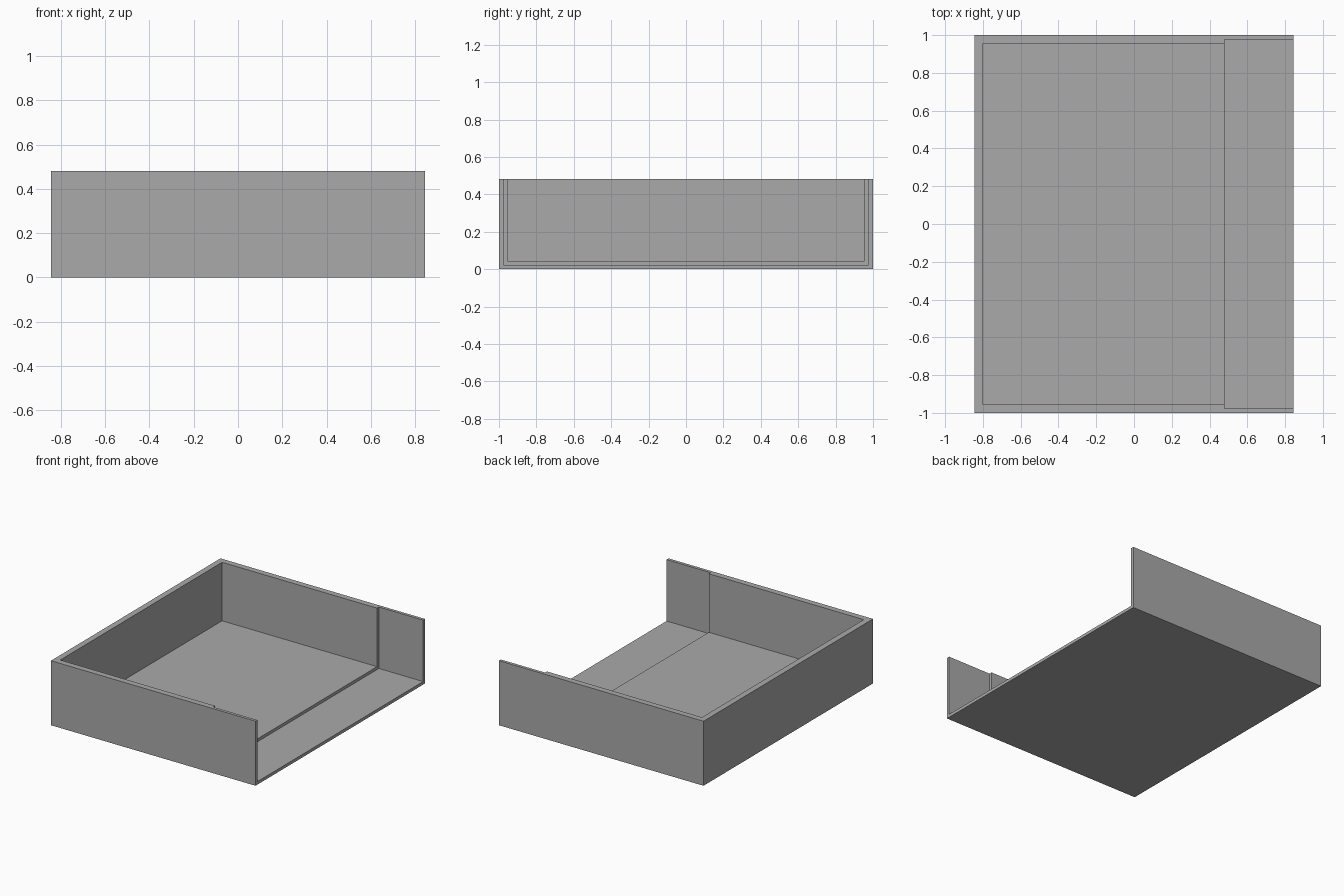
import bpy

if "Cube" in bpy.data.objects:
    bpy.data.objects.remove(bpy.data.objects["Cube"])

# Overall size and wall thicknesses
HX, HY, H = 0.845, 1.0, 0.482
WALL, LIP = 0.045, 0.023
STEP_X = 0.48

grey = bpy.data.materials.new("plain grey")
grey.diffuse_color = (0.4, 0.4, 0.4, 1)
grey.use_nodes = True
grey.node_tree.nodes["Principled BSDF"].inputs["Base Color"].default_value = grey.diffuse_color


def box(name, lo, hi):
    bpy.ops.mesh.primitive_cube_add(size=1, location=[(a + b) / 2 for a, b in zip(lo, hi)])
    ob = bpy.context.object
    ob.name = name
    ob.scale = [b - a for a, b in zip(lo, hi)]
    bpy.ops.object.transform_apply(location=False, rotation=False, scale=True)
    return ob


def carve(target, cutter):
    cutter.hide_render = True
    mod = target.modifiers.new("carve", 'BOOLEAN')
    mod.operation = 'DIFFERENCE'
    mod.solver = 'EXACT'
    mod.object = cutter
    bpy.context.view_layer.objects.active = target
    bpy.ops.object.modifier_apply(modifier=mod.name)
    bpy.data.objects.remove(cutter, do_unlink=True)


# Solid block for the tray
tray = box("open_tray", (-HX, -HY, 0), (HX, HY, H))
tray.data.materials.append(grey)

# Main cavity, open at the top and the right end
carve(tray, box("cavity_cutter", (-HX + WALL, -HY + WALL, WALL), (HX + 0.2, HY - WALL, H + 0.2)))

# Wider rebate leaving thin walls and floor at the right end
carve(tray, box("rebate_cutter", (STEP_X, -HY + LIP, LIP), (HX + 0.3, HY - LIP, H + 0.3)))
